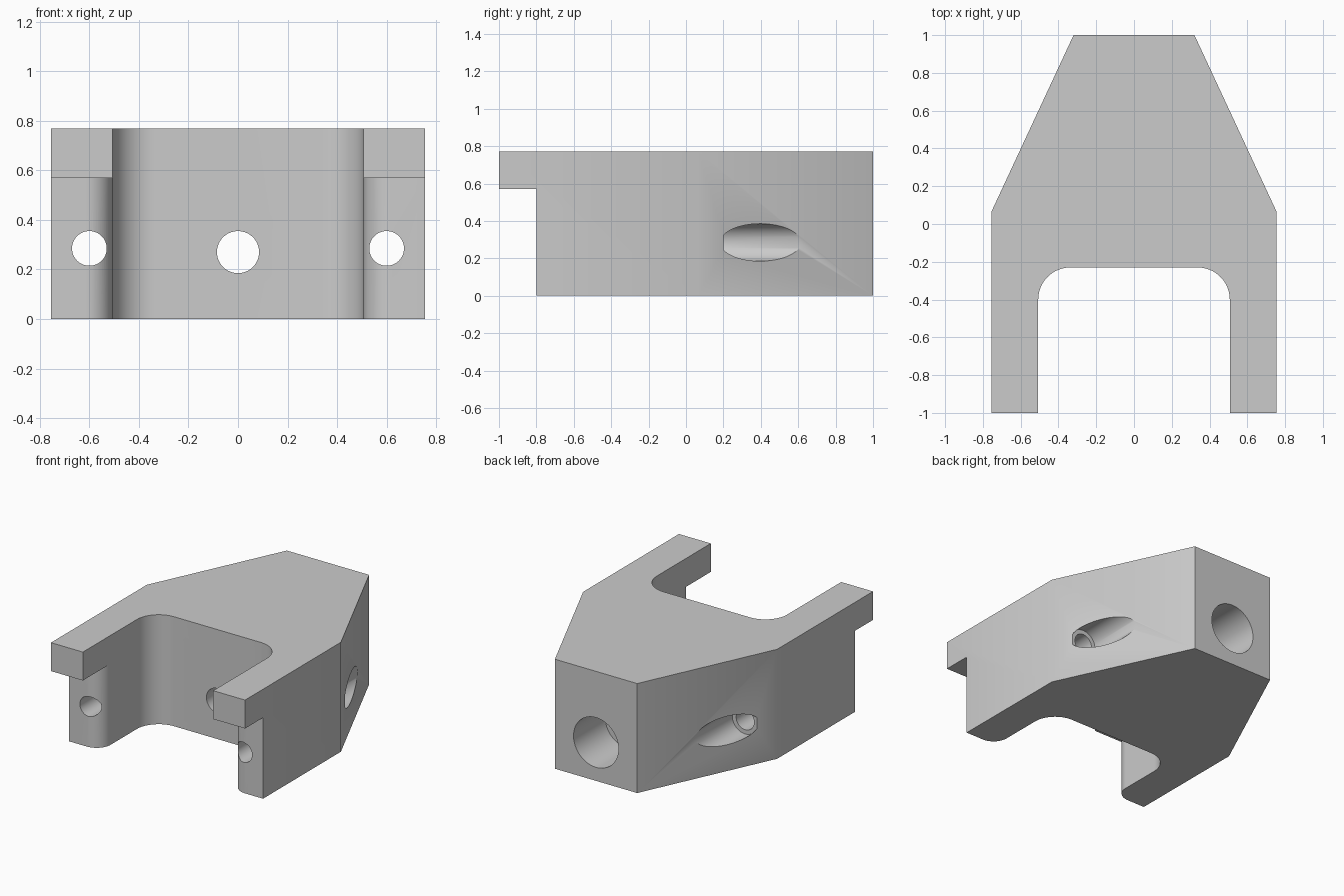
import bpy, bmesh, math
from mathutils import Vector, Matrix

if "Cube" in bpy.data.objects:
    bpy.data.objects.remove(bpy.data.objects["Cube"], do_unlink=True)

HEIGHT, HALF, INNER = 0.77, 0.755, 0.507

grey = bpy.data.materials.new("plain grey")
grey.use_nodes = True
grey.diffuse_color = (0.6, 0.6, 0.6, 1)
grey.node_tree.nodes["Principled BSDF"].inputs["Base Color"].default_value = (0.6, 0.6, 0.6, 1)


def add_object(name, bm):
    bmesh.ops.recalc_face_normals(bm, faces=bm.faces)
    mesh = bpy.data.meshes.new(name)
    bm.to_mesh(mesh)
    bm.free()
    mesh.materials.append(grey)
    obj = bpy.data.objects.new(name, mesh)
    bpy.context.collection.objects.link(obj)
    return obj


def prism(name, outline, z0, z1):
    bm = bmesh.new()
    face = bm.faces.new([bm.verts.new((x, y, z0)) for x, y in outline])
    top = bmesh.ops.extrude_face_region(bm, geom=[face])["geom"]
    bmesh.ops.translate(bm, vec=(0, 0, z1 - z0),
                        verts=[v for v in top if isinstance(v, bmesh.types.BMVert)])
    return add_object(name, bm)


def bore(name, x, z, radius, y0, y1):
    bm = bmesh.new()
    turn = Matrix.Translation((x, (y0 + y1) / 2, z)) @ Matrix.Rotation(math.pi / 2, 4, 'X')
    bmesh.ops.create_cone(bm, cap_ends=True, segments=64, radius1=radius,
                          radius2=radius, depth=y1 - y0, matrix=turn)
    return add_object(name, bm)


def arc(cx, cy, radius, start, end, steps=16):
    angles = [math.radians(start + (end - start) * i / steps) for i in range(steps + 1)]
    return [(cx + radius * math.cos(a), cy + radius * math.sin(a)) for a in angles]


def mirrored(points, side):
    return [(side * x, y) for x, y in points]


# Forked body with rounded pocket corners
R = 0.17
half = [(0.32, 1), (HALF, 0.065), (HALF, -1), (INNER, -1)]
half += arc(INNER - R, -0.23 - R, R, 0, 90)
body = prism("bracket_body", half + mirrored(half, -1)[::-1], 0, HEIGHT)

# Leg tips: shortened below the lip, inner corner rounded
T = 0.11
tip = [(0.4, -1.2), (0.9, -1.2), (0.9, -0.8)]
tip += arc(INNER + T, -0.8 + T, T, 270, 180) + [(0.4, -0.8 + T)]
cutters = []
for side, label in ((1, "left"), (-1, "right")):
    cutters.append(prism(label + "_tip_cutter", mirrored(tip, side), -0.2, 0.57))
    cutters.append(bore(label + "_bolt_cutter", side * 0.6, 0.285, 0.07, -1.3, 0.5))
    cutters.append(bore(label + "_counterbore_cutter", side * 0.6, 0.285, 0.1, 0.2, 1.2))

# Centre hole, wider towards the back
cutters.append(bore("centre_hole_cutter", 0, 0.27, 0.085, -0.6, 0.9))
cutters.append(bore("centre_counterbore_cutter", 0, 0.27, 0.175, 0.65, 1.2))

for cutter in cutters:
    cut = body.modifiers.new(cutter.name, 'BOOLEAN')
    cut.operation = 'DIFFERENCE'
    cut.solver = 'EXACT'
    cut.object = cutter

# Bake the cuts and drop the cutters
bpy.context.view_layer.update()
graph = bpy.context.evaluated_depsgraph_get()
baked = bpy.data.meshes.new_from_object(body.evaluated_get(graph))
body.modifiers.clear()
body.data = baked
for cutter in cutters:
    bpy.data.objects.remove(cutter, do_unlink=True)

bpy.ops.object.select_all(action='DESELECT')
body.select_set(True)
bpy.context.view_layer.objects.active = body
bpy.ops.object.shade_smooth_by_angle(angle=math.radians(30))
